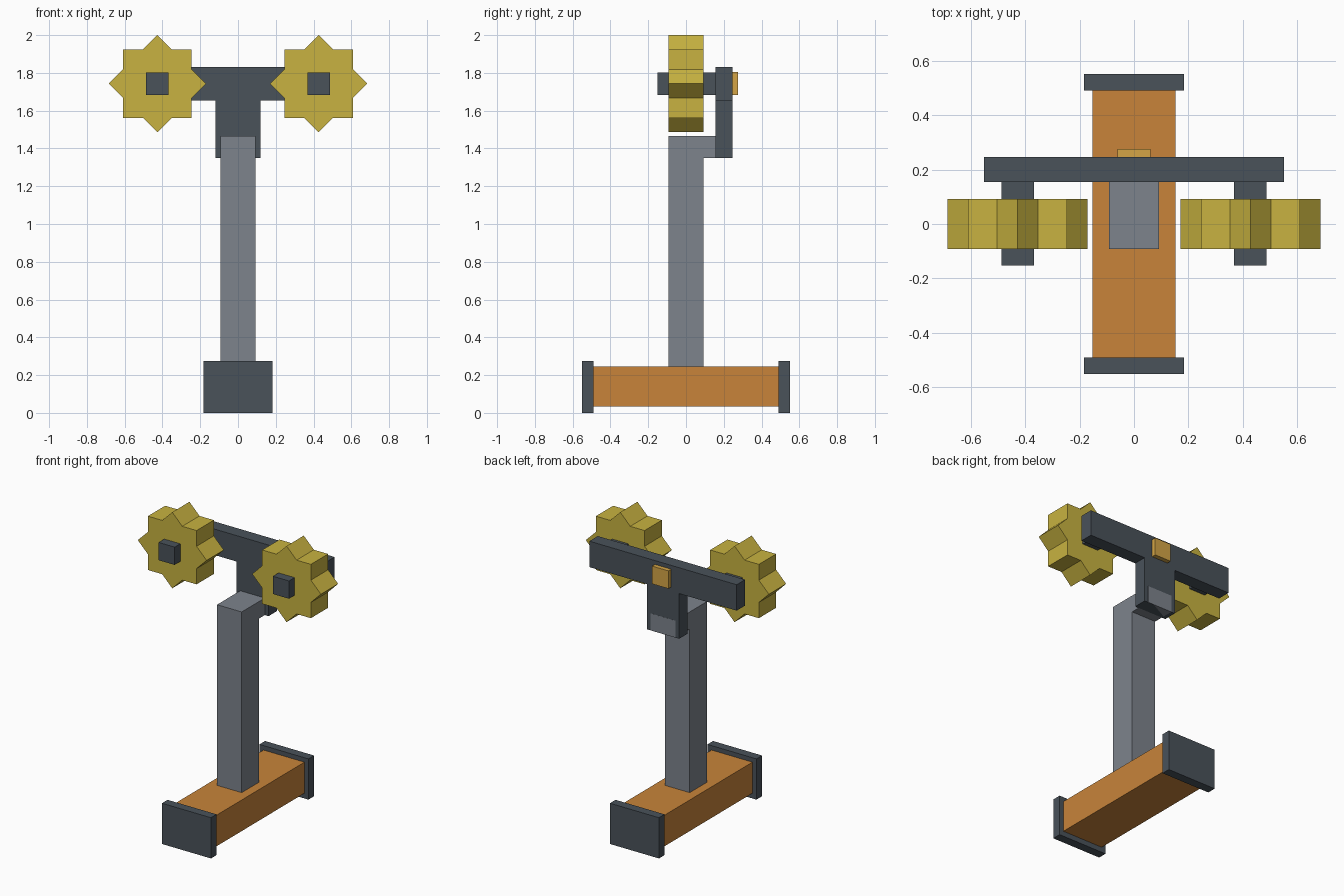
import bpy, bmesh, math

if "Cube" in bpy.data.objects:
    bpy.data.objects.remove(bpy.data.objects["Cube"])


def material(name, rgb):
    m = bpy.data.materials.new(name)
    m.diffuse_color = (*rgb, 1.0)
    m.use_nodes = True
    m.node_tree.nodes["Principled BSDF"].inputs["Base Color"].default_value = m.diffuse_color
    return m


DARK = material("dark slate", (0.067, 0.084, 0.102))
GREY = material("steel grey", (0.205, 0.227, 0.262))
ORANGE = material("orange", (0.578, 0.231, 0.042))
YELLOW = material("gear yellow", (0.58, 0.45, 0.052))
GOLD = material("amber", (0.66, 0.376, 0.061))


def prism(name, points, y0, y1, mat):
    """Extrude an outline in the x-z plane from y0 to y1."""
    bm = bmesh.new()
    face = bm.faces.new([bm.verts.new((x, y0, z)) for x, z in points])
    ext = bmesh.ops.extrude_face_region(bm, geom=[face])
    moved = [v for v in ext["geom"] if isinstance(v, bmesh.types.BMVert)]
    bmesh.ops.translate(bm, verts=moved, vec=(0, y1 - y0, 0))
    bmesh.ops.recalc_face_normals(bm, faces=bm.faces)
    mesh = bpy.data.meshes.new(name)
    bm.to_mesh(mesh)
    bm.free()
    mesh.materials.append(mat)
    obj = bpy.data.objects.new(name, mesh)
    bpy.context.collection.objects.link(obj)
    return obj


def box(name, x0, x1, y0, y1, z0, z1, mat):
    return prism(name, [(x0, z0), (x1, z0), (x1, z1), (x0, z1)], y0, y1, mat)


# Base beam with an end plate at front and back
box("base_beam", -0.153, 0.153, -0.49, 0.49, 0.035, 0.245, ORANGE)
box("front_plate", -0.183, 0.183, -0.55, -0.49, 0, 0.275, DARK)
box("back_plate", -0.183, 0.183, 0.49, 0.55, 0, 0.275, DARK)

# Column and the short block that passes back through the bracket
box("column", -0.092, 0.092, -0.092, 0.092, 0.245, 1.465, GREY)
box("column_block", -0.092, 0.092, 0.092, 0.2455, 1.35, 1.465, GREY)

# T-shaped bracket and rear knob
T_SHAPE = [(-0.55, 1.655), (-0.12, 1.655), (-0.12, 1.35), (0.12, 1.35),
           (0.12, 1.655), (0.55, 1.655), (0.55, 1.83), (-0.55, 1.83)]
prism("bracket", T_SHAPE, 0.155, 0.245, DARK)
box("rear_knob", -0.061, 0.061, 0.245, 0.275, 1.684, 1.804, GOLD)

# Eight-pointed gears on square axles
GX, GZ, R = 0.427, 1.743, 0.257
INNER = R * math.cos(math.pi / 4) / math.cos(math.pi / 8)
for side, sx in (("left", -GX), ("right", GX)):
    star = []
    for i in range(16):
        r = INNER if i % 2 else R
        a = i * math.pi / 8
        star.append((sx + r * math.cos(a), GZ + r * math.sin(a)))
    prism(side + "_gear", star, -0.092, 0.092, YELLOW)
    box(side + "_axle", sx - 0.06, sx + 0.06, -0.152, 0.155,
        GZ - 0.06, GZ + 0.06, DARK)
